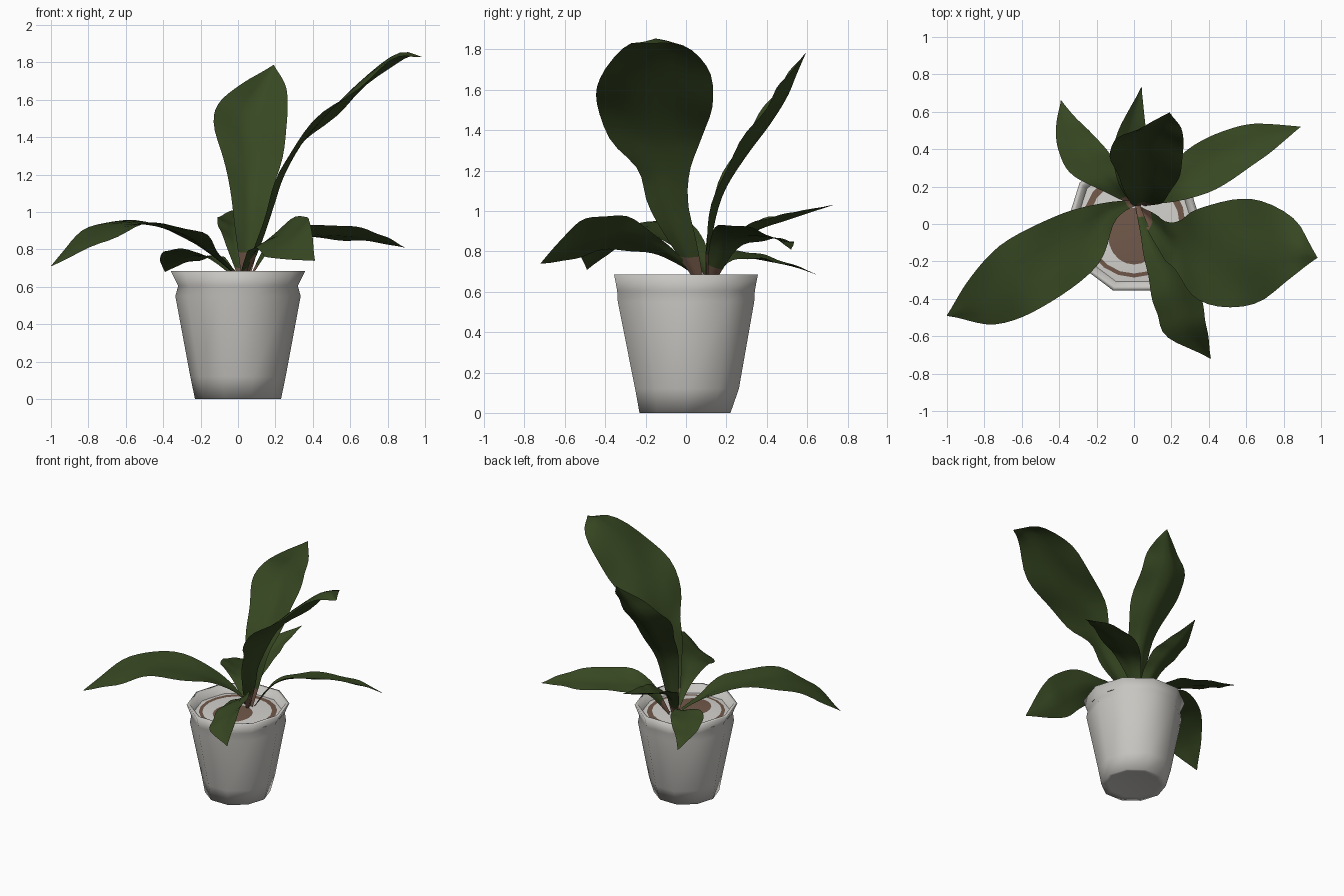
import bpy, bmesh, math
from mathutils import Vector

if "Cube" in bpy.data.objects:
    bpy.data.objects.remove(bpy.data.objects["Cube"])


def material(name, color):
    m = bpy.data.materials.new(name)
    m.diffuse_color = (*color, 1)
    m.use_nodes = True
    m.node_tree.nodes["Principled BSDF"].inputs["Base Color"].default_value = m.diffuse_color
    return m


GREEN = material("leaf green", (0.038, 0.064, 0.016))
STALK = material("stalk brown", (0.16, 0.09, 0.06))
GLAZE = material("pot grey", (0.57, 0.56, 0.53))
GRAVEL = material("gravel pale grey", (0.66, 0.65, 0.62))
SOIL = material("soil brown", (0.17, 0.10, 0.07))


def finish(name, bm, mats, angle):
    mesh = bpy.data.meshes.new(name)
    bm.to_mesh(mesh)
    bm.free()
    for m in mats:
        mesh.materials.append(m)
    ob = bpy.data.objects.new(name, mesh)
    bpy.context.collection.objects.link(ob)
    bpy.ops.object.select_all(action='DESELECT')
    ob.select_set(True)
    bpy.context.view_layer.objects.active = ob
    bpy.ops.object.shade_smooth_by_angle(angle=math.radians(angle))
    return ob


def lathe(name, profile, sides, mats, angle, color_rule=None):
    """Sweep (radius, z, y stretch, y shift) points round the vertical axis, ends capped."""
    bm = bmesh.new()
    rings = []
    for r, z, sy, dy in profile:
        ring = []
        for i in range(sides):
            a = math.tau * i / sides
            ring.append(bm.verts.new((r * math.cos(a), sy * r * math.sin(a) + dy, z)))
        rings.append(ring)
    for k in range(len(rings) - 1):
        for i in range(sides):
            j = (i + 1) % sides
            f = bm.faces.new((rings[k][i], rings[k][j], rings[k + 1][j], rings[k + 1][i]))
            if color_rule:
                f.material_index = color_rule(k)
    bm.faces.new(rings[0][::-1])
    bm.faces.new(rings[-1])
    return finish(name, bm, mats, angle)


# Pot: flat foot, tapered body, slightly pinched neck, flared lip, inner wall
lathe("pot", [(0.19, 0.006, 1, 0), (0.23, 0.0, 1.03, -0.005), (0.255, 0.12, 1.06, 0.005),
              (0.335, 0.55, 1.06, 0), (0.32, 0.605, 1.12, 0), (0.36, 0.685, 1.04, 0),
              (0.335, 0.685, 1.04, 0), (0.30, 0.60, 1.04, 0), (0.28, 0.56, 1.04, 0)],
      10, [GLAZE], 180)

# Soil: off-centre brown patch, pale gravel ring, brown outer ring, pale border
lathe("soil", [(0.32, 0.625, 1.04, 0), (0.275, 0.63, 1.04, 0), (0.245, 0.632, 1.04, -0.01),
               (0.138, 0.637, 1.1, -0.065), (0.05, 0.64, 1, -0.065)],
      20, [SOIL, GRAVEL], 60, lambda k: (1, 0, 1, 0)[k])


def spline(pts, n):
    """Catmull-Rom samples through 4D stations (x, y, z, half width)."""
    p = [Vector(q) for q in pts]
    p = [2 * p[0] - p[1]] + p + [2 * p[-1] - p[-2]]
    out = []
    spans = len(p) - 3
    for s in range(n + 1):
        u = s / n * spans
        i = min(int(u), spans - 1)
        t = u - i
        a, b, c, d = p[i:i + 4]
        out.append(0.5 * (2 * b + (c - a) * t + (2 * a - 5 * b + 4 * c - d) * t * t
                          + (3 * b - a - 3 * c + d) * t ** 3))
    return out


def leaf(name, side, stations, fold=(0.2, 0.1), n=26):
    """Blade whose midrib fold changes from base to tip, with gently wavy edges."""
    side = Vector(side).normalized()
    pts = spline(stations, n)
    pos = [p.xyz for p in pts]
    flip = 1 if (pos[-1] - pos[0]).cross(side).z > 0 else -1
    bm = bmesh.new()
    rows = []
    for i, p in enumerate(pts):
        tangent = (pos[min(i + 1, n)] - pos[max(i - 1, 0)]).normalized()
        normal = tangent.cross(side).normalized() * flip
        w = max(p.w, 0.002)
        bend = fold[0] + (fold[1] - fold[0]) * i / n
        row = []
        for k in range(-3, 4):
            s = k / 3
            lift = w * bend * (abs(s) - 0.5) + 0.05 * w * s * math.sin(i * 0.9 + k)
            row.append(bm.verts.new(p.xyz + side * (w * s) + normal * lift))
        rows.append(row)
    for i in range(n):
        for k in range(6):
            q = (rows[i][k], rows[i][k + 1], rows[i + 1][k + 1], rows[i + 1][k])
            f = bm.faces.new(q if flip < 0 else q[::-1])
            f.material_index = 1 if i < 2 else 0   # brown stalk at the base
    bmesh.ops.recalc_face_normals(bm, faces=bm.faces)
    if sum((f.normal.z for f in bm.faces)) < 0:
        bmesh.ops.reverse_faces(bm, faces=bm.faces)
    return finish(name, bm, [GREEN, STALK], 60)


# Leaves: stations are centre x, y, z and half width from base to tip
leaf("left_leaf", (-0.55, 0.83, 0.05),
     [(0.02, 0.12, 0.64, 0.012), (-0.13, 0.065, 0.77, 0.055), (-0.3, -0.09, 0.895, 0.17),
      (-0.59, -0.27, 0.94, 0.20), (-0.81, -0.42, 0.845, 0.14), (-1.0, -0.49, 0.71, 0)],
     (0.3, -0.15))
leaf("tall_right_leaf", (0.1, 1, 0),
     [(0.04, 0.07, 0.64, 0.02), (0.12, -0.02, 0.85, 0.07), (0.18, -0.09, 1.03, 0.1),
      (0.24, -0.11, 1.2, 0.13), (0.33, -0.15, 1.36, 0.23), (0.5, -0.155, 1.54, 0.29),
      (0.68, -0.15, 1.7, 0.265), (0.86, -0.14, 1.835, 0.14), (0.98, -0.18, 1.83, 0)],
     (0.4, -0.3))
leaf("back_right_leaf", (-0.43, 0.9, -0.28),
     [(0.06, 0.12, 0.64, 0.015), (0.19, 0.19, 0.83, 0.08), (0.36, 0.29, 0.885, 0.135),
      (0.6, 0.42, 0.875, 0.115), (0.76, 0.48, 0.85, 0.06), (0.89, 0.52, 0.81, 0)])
leaf("tall_back_leaf", (1, 0, 0),
     [(0.04, 0.1, 0.64, 0.02), (0.06, 0.12, 0.9, 0.075), (0.07, 0.17, 1.1, 0.11),
      (0.08, 0.27, 1.28, 0.16), (0.065, 0.39, 1.45, 0.195), (0.085, 0.475, 1.58, 0.18),
      (0.14, 0.53, 1.68, 0.11), (0.19, 0.595, 1.785, 0)], (0.38, 0.32))
leaf("small_back_leaf", (1, 0, 0),
     [(0.02, 0.1, 0.64, 0.015), (0.0, 0.2, 0.83, 0.07), (-0.01, 0.35, 0.925, 0.1),
      (-0.01, 0.5, 0.97, 0.075), (0.04, 0.73, 1.03, 0)], (0.45, 0.4))
leaf("back_left_leaf", (0.93, 0.3, -0.15),
     [(0.0, 0.11, 0.64, 0.015), (-0.12, 0.2, 0.75, 0.06), (-0.22, 0.3, 0.775, 0.12),
      (-0.3, 0.42, 0.755, 0.11), (-0.36, 0.54, 0.725, 0.06), (-0.39, 0.66, 0.68, 0)])
leaf("front_leaf", (0.24, 0.02, 0.17),
     [(0.02, 0.1, 0.64, 0.015), (0.06, -0.03, 0.75, 0.035), (0.12, -0.15, 0.825, 0.08),
      (0.2, -0.3, 0.88, 0.14), (0.25, -0.45, 0.875, 0.155), (0.285, -0.58, 0.825, 0.135),
      (0.41, -0.72, 0.74, 0)])
